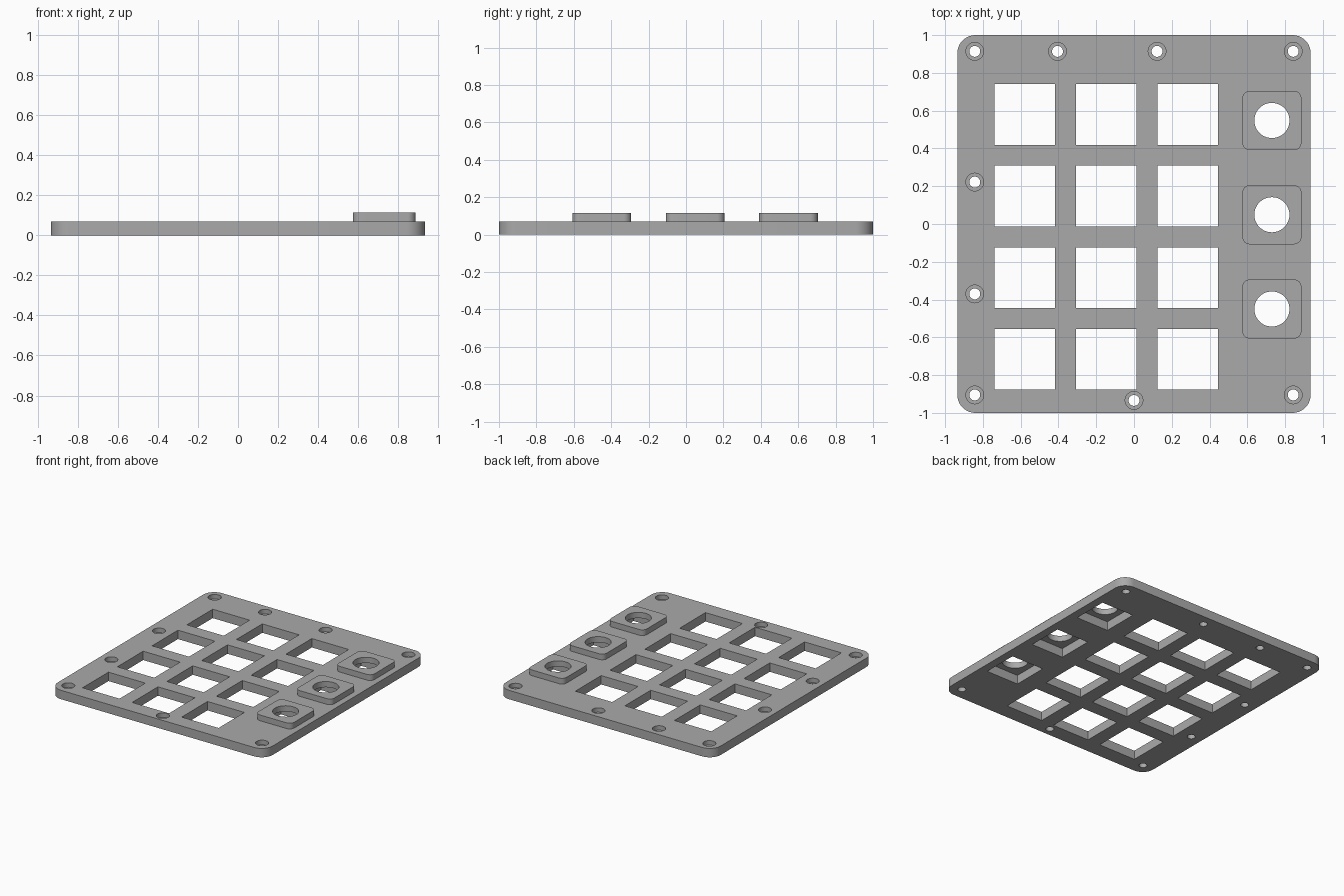
import bpy, bmesh
from math import cos, sin, pi, radians

if "Cube" in bpy.data.objects:
    bpy.data.objects.remove(bpy.data.objects["Cube"])

grey = bpy.data.materials.new("mid grey")
grey.use_nodes = True
grey.diffuse_color = (0.4, 0.4, 0.4, 1)
grey.node_tree.nodes["Principled BSDF"].inputs["Base Color"].default_value = (0.4, 0.4, 0.4, 1)

PLATE_TOP, PAD_TOP, SEAT_Z = 0.07, 0.115, 0.035


def rounded_rect(cx, cy, w, h, r=0.0, steps=10):
    """Outline of a rectangle, with rounded corners when r > 0."""
    pts = []
    for i, (sx, sy) in enumerate([(1, 1), (-1, 1), (-1, -1), (1, -1)]):
        x, y = cx + sx * (w / 2 - r), cy + sy * (h / 2 - r)
        for k in range(steps + 1 if r else 1):
            a = (i + k / steps) * pi / 2
            pts.append((x + r * cos(a), y + r * sin(a)))
    return pts


def circle(cx, cy, r, n=48):
    return [(cx + r * cos(2 * pi * k / n), cy + r * sin(2 * pi * k / n)) for k in range(n)]


def prism(bm, outline, z0, z1):
    """Add a closed upright prism to bm."""
    low = [bm.verts.new((x, y, z0)) for x, y in outline]
    high = [bm.verts.new((x, y, z1)) for x, y in outline]
    bm.faces.new(low[::-1])
    bm.faces.new(high)
    n = len(low)
    for i in range(n):
        j = (i + 1) % n
        bm.faces.new((low[i], low[j], high[j], high[i]))


def make_object(name, prisms):
    bm = bmesh.new()
    for p in prisms:
        prism(bm, *p)
    mesh = bpy.data.meshes.new(name)
    bm.to_mesh(mesh)
    bm.free()
    mesh.materials.append(grey)
    obj = bpy.data.objects.new(name, mesh)
    bpy.context.collection.objects.link(obj)
    return obj


def combine(target, other, operation):
    """Boolean other into target, then discard it."""
    mod = target.modifiers.new(operation.lower(), "BOOLEAN")
    mod.object, mod.operation, mod.solver = other, operation, "EXACT"
    mod.use_self = True
    bpy.context.view_layer.objects.active = target
    bpy.ops.object.modifier_apply(modifier=mod.name)
    bpy.data.objects.remove(other)


# Layout
key_centres = [(-0.578 + 0.431 * i, 0.58 - 0.432 * j) for i in range(3) for j in range(4)]
pad_centres = [(0.73, 0.548 - 0.499 * i) for i in range(3)]
screws = [(-0.843, 0.914), (-0.405, 0.914), (0.122, 0.914), (0.843, 0.914),
          (-0.843, 0.222), (-0.843, -0.37), (-0.843, -0.905), (0.843, -0.905), (0, -0.934)]

# Plate with raised knob pads
plate = make_object("faceplate", [(rounded_rect(0, 0, 1.87, 2, 0.095), 0, PLATE_TOP)])
pads = make_object("knob_pads", [(rounded_rect(x, y, 0.313, 0.313, 0.04), 0.03, PAD_TOP)
                                 for x, y in pad_centres])
combine(plate, pads, "UNION")

# Key openings, underside pockets and screw through-holes
cuts = [(rounded_rect(x, y, 0.321, 0.321), -0.1, 0.2) for x, y in key_centres]
cuts += [(rounded_rect(x, y, 0.28, 0.28), -0.1, PLATE_TOP) for x, y in pad_centres]
cuts += [(circle(x, y, 0.029, 32), -0.1, 0.2) for x, y in screws]
combine(plate, make_object("opening_cutter", cuts), "DIFFERENCE")

# Knob shaft holes and screw head recesses
cuts = [(circle(x, y, 0.093), -0.1, 0.2) for x, y in pad_centres]
cuts += [(circle(x, y, 0.047, 32), SEAT_Z, 0.2) for x, y in screws]
combine(plate, make_object("recess_cutter", cuts), "DIFFERENCE")

# Smooth the rounded walls, keep edges crisp
bpy.ops.object.select_all(action="DESELECT")
plate.select_set(True)
bpy.context.view_layer.objects.active = plate
bpy.ops.object.shade_smooth_by_angle(angle=radians(30))
